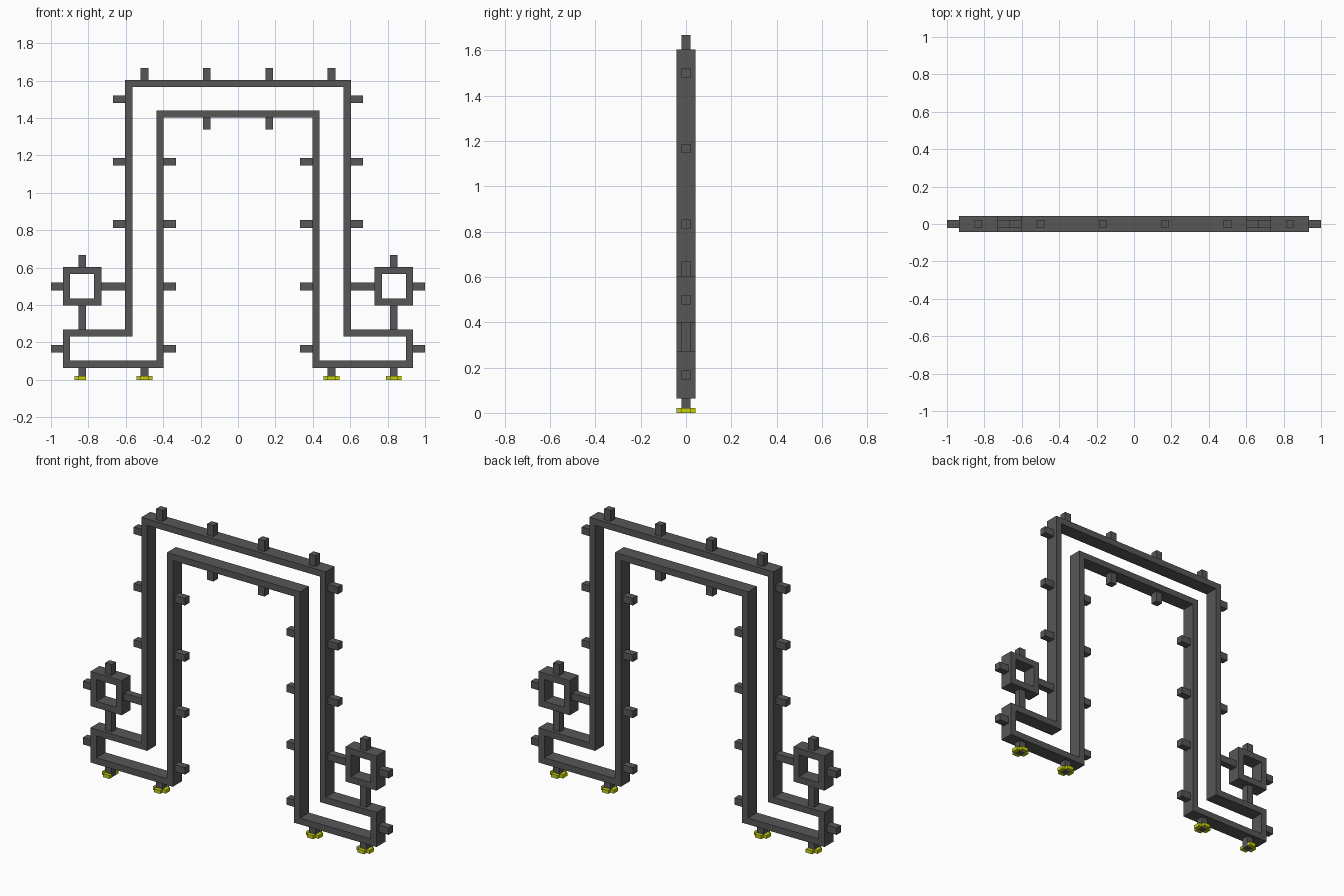
import bpy, bmesh
from mathutils import Vector

if "Cube" in bpy.data.objects:
    bpy.data.objects.remove(bpy.data.objects["Cube"])


def material(name, colour):
    m = bpy.data.materials.new(name)
    m.diffuse_color = (*colour, 1)
    m.use_nodes = True
    m.node_tree.nodes["Principled BSDF"].inputs["Base Color"].default_value = m.diffuse_color
    return m


GREY = material("dark grey", (0.095, 0.095, 0.095))
YELLOW = material("yellow green", (0.58, 0.64, 0.005))
DEPTH = 0.042   # half depth of the frames
BAR = 0.038     # bar thickness in the front view
PEG = 0.0208    # half width of a peg
TIP = 0.0645    # peg length


def finish(name, bm, mat):
    bmesh.ops.recalc_face_normals(bm, faces=bm.faces)
    mesh = bpy.data.meshes.new(name)
    bm.to_mesh(mesh)
    bm.free()
    mesh.materials.append(mat)
    bpy.context.collection.objects.link(bpy.data.objects.new(name, mesh))


def box(name, x0, x1, y0, y1, z0, z1, mat=GREY):
    bm = bmesh.new()
    bmesh.ops.create_cube(bm, size=1)
    for v in bm.verts:
        v.co = ((x0 + x1) / 2 + v.co.x * (x1 - x0),
                (y0 + y1) / 2 + v.co.y * (y1 - y0),
                (z0 + z1) / 2 + v.co.z * (z1 - z0))
    finish(name, bm, mat)


def frame(name, outline):
    """Hollow frame from a right-angled, anticlockwise (x, z) outline."""
    pts = [Vector(p) for p in outline]
    n = len(pts)
    inner = []
    for i, p in enumerate(pts):
        a = (p - pts[i - 1]).normalized()
        b = (pts[(i + 1) % n] - p).normalized()
        inner.append(p + BAR * Vector((-a.y - b.y, a.x + b.x)))
    bm = bmesh.new()
    loops = [[bm.verts.new((p.x, y, p.y)) for p in ring]
             for ring, y in ((pts, -DEPTH), (inner, -DEPTH),
                             (inner, DEPTH), (pts, DEPTH))]
    for k in range(4):
        a, b = loops[k], loops[(k + 1) % 4]
        for i in range(n):
            j = (i + 1) % n
            bm.faces.new((a[i], a[j], b[j], b[i]))
    finish(name, bm, GREY)


def peg_x(name, s, x0, x1, z):
    a, b = sorted((s * x0, s * x1))
    box(name, a, b, -PEG, PEG, z - PEG, z + PEG)


def peg_z(name, x, z0, z1):
    box(name, x - PEG, x + PEG, -PEG, PEG, z0, z1)


# Main arch with feet that turn outwards
half = [(0.397, 1.402), (0.397, 0.0645), (0.9355, 0.0645),
        (0.9355, 0.27), (0.603, 0.27), (0.603, 1.603)]
frame("arch_frame", half + [(-x, z) for x, z in reversed(half)])

for s in (-1, 1):
    # Small square frame beside the arch, with its links and pegs
    x0, x1 = sorted((s * 0.731, s * 0.9355))
    frame("side_square_frame", [(x0, 0.398), (x1, 0.398), (x1, 0.603), (x0, 0.603)])
    peg_x("side_link", s, 0.603, 0.731, 0.5)
    peg_z("lower_link", s * 0.8333, 0.27, 0.398)
    peg_z("square_top_peg", s * 0.8333, 0.603, 0.603 + TIP)

    # Pegs along the sides
    for z in (0.1667, 0.5):
        peg_x("far_peg", s, 0.9355, 1.0, z)
    for z in (0.8333, 1.1667, 1.5):
        peg_x("outer_peg", s, 0.603, 0.603 + TIP, z)
    for z in (0.1667, 0.5, 0.8333, 1.1667):
        peg_x("inner_peg", s, 0.397 - TIP, 0.397, z)

    # Pegs along the top
    for x in (0.1667, 0.5):
        peg_z("top_peg", s * x, 1.603, 1.603 + TIP)
    peg_z("under_peg", s * 0.1667, 1.402 - TIP, 1.402)

    # Ground pegs, each with a cross of small coloured blocks
    for x in (0.5, 0.8333):
        c = s * x
        peg_z("ground_peg", c, 0, 0.0645)
        for d in (-1, 1):
            y0, y1 = sorted((d * PEG, d * DEPTH))
            box("foot_block", c - PEG, c + PEG, y0, y1, 0, 0.0205, YELLOW)
            if c < -0.8 and d > 0:
                continue  # the far left foot has no inner block
            a, b = sorted((c + d * PEG, c + d * DEPTH))
            box("foot_block", a, b, -PEG, PEG, 0, 0.0205, YELLOW)
